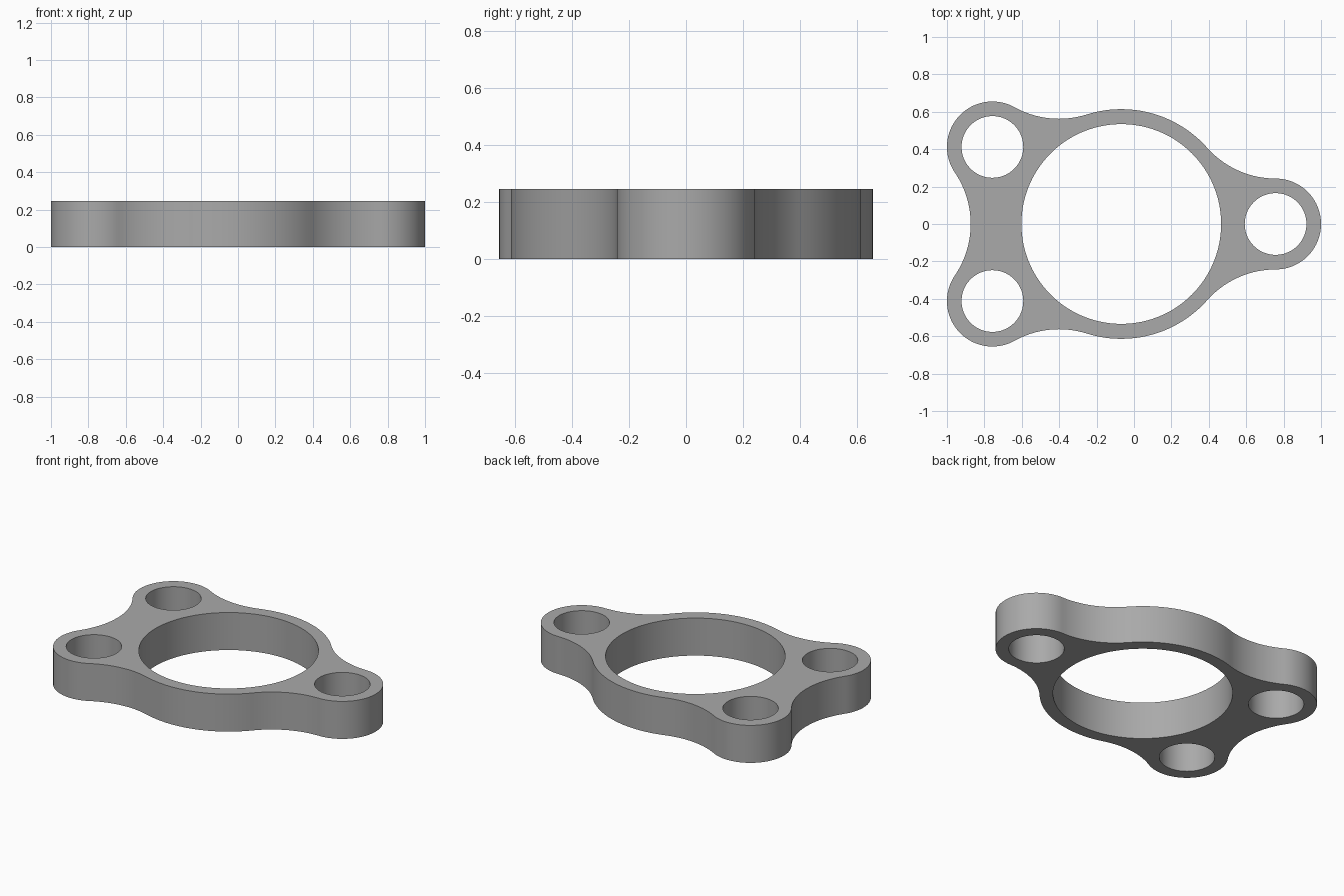
import bpy
import bmesh
import math
from mathutils import Vector

if "Cube" in bpy.data.objects:
    bpy.data.objects.remove(bpy.data.objects["Cube"], do_unlink=True)

HEIGHT = 0.246
FILLET = 0.49
LOBE_R, BOLT_R = 0.243, 0.165
RING_R, BORE_R = 0.614, 0.534

ring = Vector((-0.068, 0))
lobes = [Vector((0.757, 0)), Vector((-0.757, 0.412)), Vector((-0.757, -0.412))]


def arc(centre, radius, start, end, step=math.radians(3)):
    """Points along an arc, leaving out the last one."""
    count = max(2, math.ceil(abs(end - start) / step))
    angles = [start + (end - start) * i / count for i in range(count)]
    return [centre + radius * Vector((math.cos(a), math.sin(a))) for a in angles]


def heading(a, b):
    return math.atan2(b.y - a.y, b.x - a.x)


def fillet_centre(a, ra, b, rb):
    """Centre of the concave arc touching two circles, right of the line a to b."""
    ra, rb = ra + FILLET, rb + FILLET
    d = b - a
    along = (ra**2 - rb**2 + d.length_squared) / (2 * d.length)
    d.normalize()
    return a + d * along + Vector((d.y, -d.x)) * math.sqrt(ra**2 - along**2)


def outline():
    """Counter-clockwise rim: convex circle arcs joined by concave fillets."""
    circles = [(lobes[0], LOBE_R), (ring, RING_R), (lobes[1], LOBE_R),
               (lobes[2], LOBE_R), (ring, RING_R)]
    n = len(circles)
    fillets = [fillet_centre(*circles[i], *circles[(i + 1) % n]) for i in range(n)]
    points = []
    for i, (centre, radius) in enumerate(circles):
        start = heading(centre, fillets[i - 1])
        sweep = (heading(centre, fillets[i]) - start) % math.tau
        points += arc(centre, radius, start, start + sweep)
        start = heading(fillets[i], centre)
        sweep = (start - heading(fillets[i], circles[(i + 1) % n][0])) % math.tau
        points += arc(fillets[i], FILLET, start, start - sweep)
    return points


# Flat plate with the bore and bolt holes, raised to full height
bm = bmesh.new()
loops = [outline(), arc(ring, BORE_R, 0, math.tau)]
loops += [arc(p, BOLT_R, 0, math.tau, math.radians(5)) for p in lobes]
edges = []
for loop in loops:
    verts = [bm.verts.new((p.x, p.y, 0)) for p in loop]
    edges += [bm.edges.new((v, verts[i - 1])) for i, v in enumerate(verts)]
bmesh.ops.triangle_fill(bm, use_beauty=True, edges=edges, normal=(0, 0, 1))
raised = bmesh.ops.extrude_face_region(bm, geom=bm.faces[:], use_keep_orig=True)
top = [g for g in raised["geom"] if isinstance(g, bmesh.types.BMVert)]
bmesh.ops.translate(bm, verts=top, vec=(0, 0, HEIGHT))
bmesh.ops.recalc_face_normals(bm, faces=bm.faces[:])

mesh = bpy.data.meshes.new("flange_plate")
bm.to_mesh(mesh)
bm.free()
flange = bpy.data.objects.new("flange_plate", mesh)
bpy.context.collection.objects.link(flange)

# Plain grey metal
grey = bpy.data.materials.new("grey")
grey.use_nodes = True
grey.diffuse_color = (0.4, 0.4, 0.4, 1)
grey.node_tree.nodes["Principled BSDF"].inputs["Base Color"].default_value = (0.4, 0.4, 0.4, 1)
mesh.materials.append(grey)

# Smooth walls, sharp rims
bpy.ops.object.select_all(action="DESELECT")
flange.select_set(True)
bpy.context.view_layer.objects.active = flange
bpy.ops.object.shade_smooth_by_angle(angle=math.radians(30))
